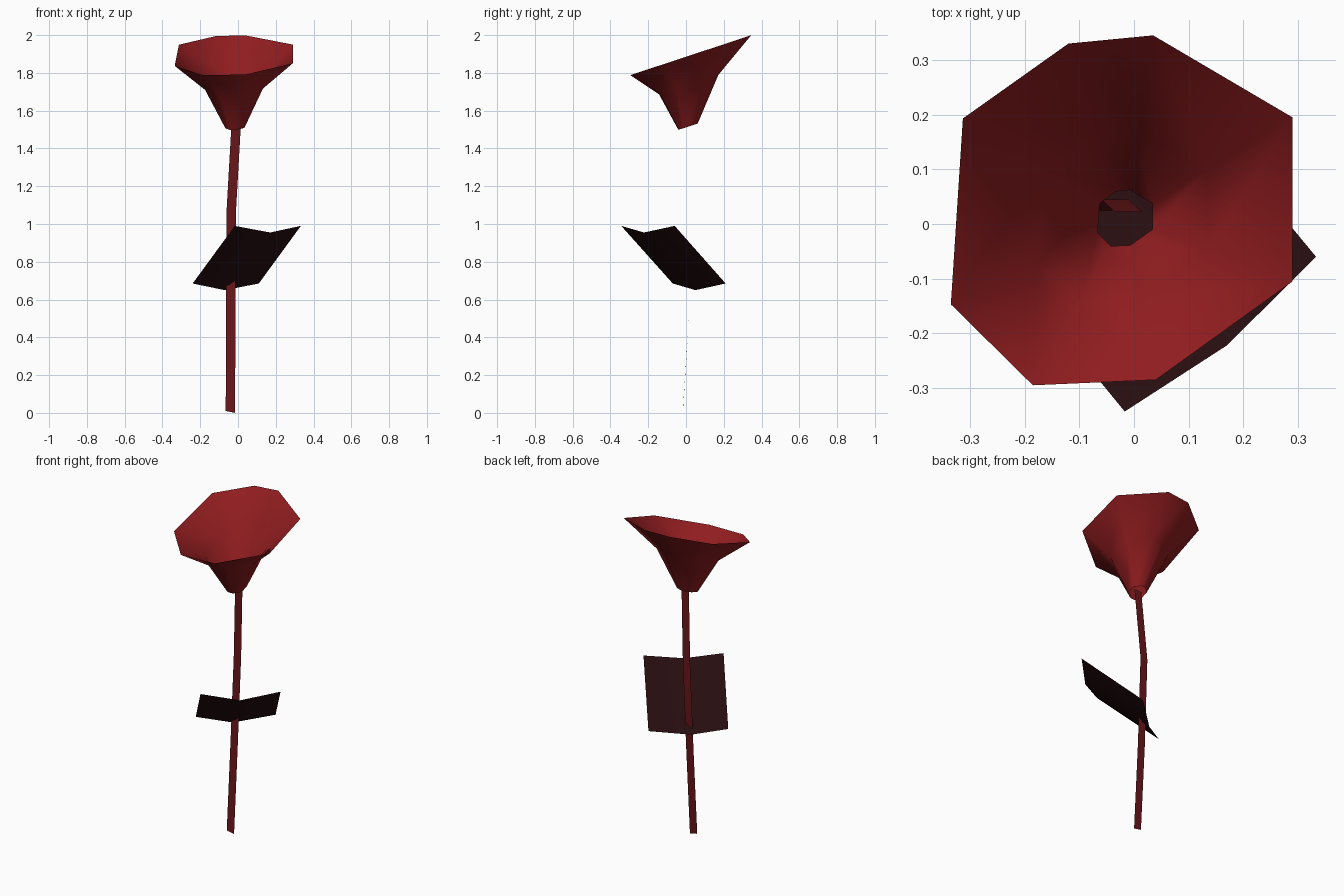
import bpy
from math import radians

if "Cube" in bpy.data.objects:
    bpy.data.objects.remove(bpy.data.objects["Cube"])


def make_part(name, rows, color, closed=False):
    """Skin a sheet (or an open tube, if closed) over rows of points."""
    n = len(rows[0])
    verts = [p for row in rows for p in row]
    faces = []
    for r in range(len(rows) - 1):
        for i in range(n if closed else n - 1):
            j = (i + 1) % n
            faces.append((r * n + i, r * n + j, (r + 1) * n + j, (r + 1) * n + i))
    mesh = bpy.data.meshes.new(name)
    mesh.from_pydata(verts, [], faces)
    mesh.update()
    obj = bpy.data.objects.new(name, mesh)
    bpy.context.collection.objects.link(obj)
    mat = bpy.data.materials.new(name + "_color")
    mat.diffuse_color = (*color, 1)
    mat.use_nodes = True
    mat.node_tree.nodes["Principled BSDF"].inputs["Base Color"].default_value = mat.diffuse_color
    mesh.materials.append(mat)
    bpy.ops.object.select_all(action='DESELECT')
    obj.select_set(True)
    bpy.context.view_layer.objects.active = obj
    bpy.ops.object.shade_smooth_by_angle(angle=radians(60))
    return obj


# Blossom: irregular eight-sided open funnel, tilted toward the front
rim = [(0.29, 0.195), (0.035, 0.345), (-0.12, 0.33), (-0.313, 0.193),
       (-0.335, -0.147), (-0.185, -0.295), (0.04, -0.285), (0.29, -0.105)]
rim_x, rim_y = -0.02, 0.02
levels = [(-0.016, 0.010, 1.515, 0.16),   # centre x, y, z and scale of rim
          (-0.020, 0.012, 1.737, 0.49),
          (-0.020, 0.020, 1.892, 1.0)]
rings = []
for cx, cy, cz, s in levels:
    rings.append([(cx + (x - rim_x) * s, cy + (y - rim_y) * s,
                   cz + (y - rim_y) * s * 0.33) for x, y in rim])
make_part("blossom", rings, (0.28, 0.012, 0.014), closed=True)

# Stem: thin flat ribbon with a bend above the leaf
path = [(-0.04, -0.017, 0.005), (-0.039, 0.018, 0.54),
        (-0.035, 0.045, 1.08), (-0.010, 0.022, 1.52)]
ribbon = [[(x - 0.025, y, z + (0.005 if z < 0.1 else 0)),
           (x + 0.025, y, z - (0.005 if z < 0.1 else 0))] for x, y, z in path]
make_part("stem", ribbon, (0.14, 0.008, 0.01))

# Leaf: rectangular sheet folded along its midrib
lower = [(-0.24, -0.07, 0.685), (-0.07, 0.05, 0.65), (0.11, 0.21, 0.685)]
upper = [(-0.017, -0.343, 0.99), (0.17, -0.222, 0.955), (0.333, -0.06, 0.99)]
make_part("leaf", [lower, upper], (0.02, 0.004, 0.005))
